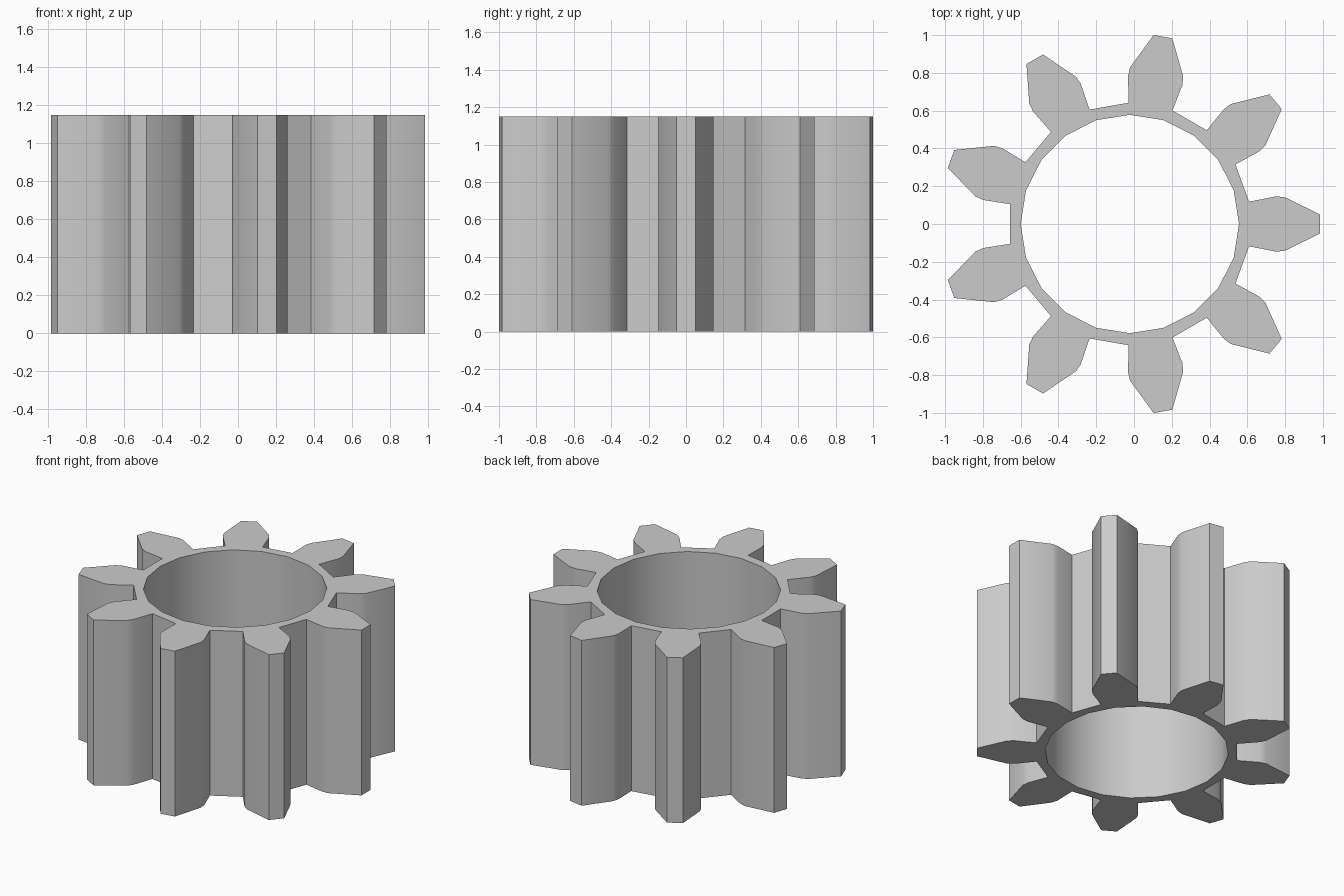
import bpy, bmesh
from math import radians, cos, sin, tau
from mathutils import Vector

TEETH, BORE_SIDES = 9, 20
BORE_RADIUS, HEIGHT = 0.578, 1.15
CENTRE_X = -0.022
# half tooth outline from root to tip: radius, degrees off the tooth axis
HALF_TOOTH = [(0.642, 10.6), (0.785, 10.7), (0.83, 9.9), (1.0085, 2.87)]

cube = bpy.data.objects.get("Cube")
if cube:
    bpy.data.objects.remove(cube, do_unlink=True)


def polar(radius, angle):
    return Vector((CENTRE_X + radius * cos(angle), radius * sin(angle), 0))


def add_loop(bm, points):
    verts = [bm.verts.new(p) for p in points]
    return [bm.edges.new((v, verts[i - 1])) for i, v in enumerate(verts)]


# Toothed outline and bore
tooth = [(r, -a) for r, a in HALF_TOOTH] + HALF_TOOTH[::-1]
outline = [polar(r, i * tau / TEETH + radians(a)) for i in range(TEETH) for r, a in tooth]
bore = [polar(BORE_RADIUS, i * tau / BORE_SIDES) for i in range(BORE_SIDES)]

# Fill the profile and extrude it into a straight gear
bm = bmesh.new()
edges = add_loop(bm, outline) + add_loop(bm, bore)
bmesh.ops.triangle_fill(bm, edges=edges, use_beauty=True, normal=(0, 0, 1))
result = bmesh.ops.extrude_face_region(bm, geom=bm.faces[:], use_keep_orig=True)
top = [g for g in result["geom"] if isinstance(g, bmesh.types.BMVert)]
bmesh.ops.translate(bm, verts=top, vec=(0, 0, HEIGHT))
bmesh.ops.recalc_face_normals(bm, faces=bm.faces[:])
mesh = bpy.data.meshes.new("spur_gear")
bm.to_mesh(mesh)
bm.free()

gear = bpy.data.objects.new("spur_gear", mesh)
bpy.context.collection.objects.link(gear)

# Plain grey metal
grey = bpy.data.materials.new("light_grey")
grey.use_nodes = True
colour = (0.6, 0.6, 0.6, 1)
grey.diffuse_color = colour
grey.node_tree.nodes["Principled BSDF"].inputs["Base Color"].default_value = colour
mesh.materials.append(grey)

# Smooth bore and tooth flanks, sharp corners
bpy.ops.object.select_all(action="DESELECT")
gear.select_set(True)
bpy.context.view_layer.objects.active = gear
bpy.ops.object.shade_smooth_by_angle(angle=radians(30))
